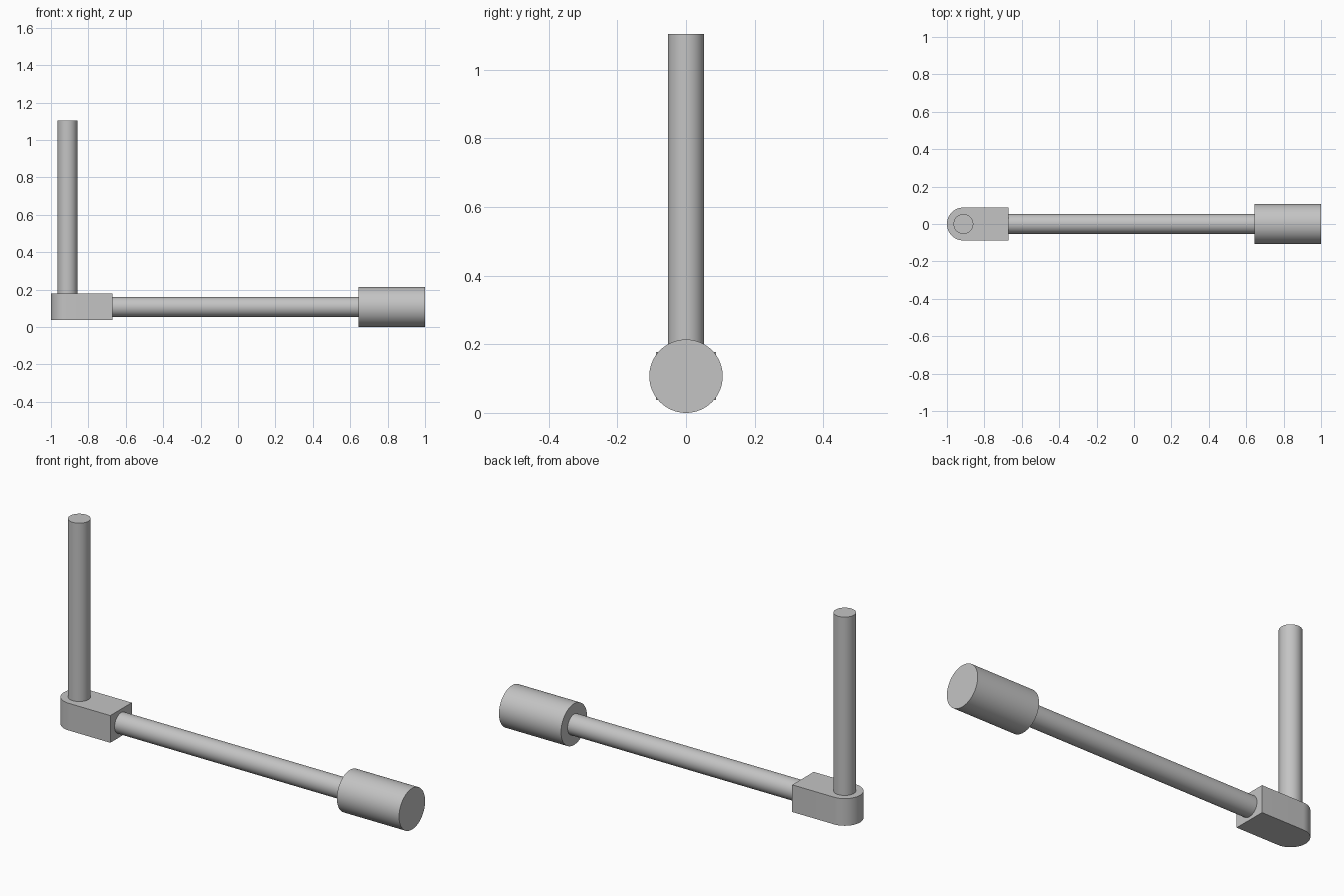
import bpy
import bmesh
import math

cube = bpy.data.objects.get("Cube")
if cube:
    bpy.data.objects.remove(cube, do_unlink=True)

# Single plain grey
grey = bpy.data.materials.new("plain grey")
grey.use_nodes = True
colour = (0.55, 0.55, 0.55, 1)
grey.diffuse_color = colour
grey.node_tree.nodes["Principled BSDF"].inputs["Base Color"].default_value = colour

AXIS_Z = 0.107    # height of the horizontal arm
POST_X = -0.912   # centre of the upright post


def finish(obj):
    """Apply the material and smooth the round walls only."""
    obj.data.materials.append(grey)
    bpy.ops.object.select_all(action="DESELECT")
    obj.select_set(True)
    bpy.context.view_layer.objects.active = obj
    bpy.ops.object.shade_smooth_by_angle(angle=math.radians(30))


def rod(name, radius, length, centre, along_x=False):
    rotation = (0, math.pi / 2, 0) if along_x else (0, 0, 0)
    bpy.ops.mesh.primitive_cylinder_add(
        vertices=64, radius=radius, depth=length, location=centre, rotation=rotation)
    obj = bpy.context.object
    obj.name = name
    finish(obj)


def rounded_block(name, radius, x_end, z_low, z_high):
    """Block with a half-round end about the post axis."""
    steps = 32
    outline = [(x_end, -radius), (x_end, radius)]
    for i in range(steps + 1):
        a = math.pi / 2 + math.pi * i / steps
        outline.append((POST_X + radius * math.cos(a), radius * math.sin(a)))
    bm = bmesh.new()
    base = bm.faces.new([bm.verts.new((x, y, z_low)) for x, y in outline])
    top = bmesh.ops.extrude_face_region(bm, geom=[base], use_keep_orig=True)["geom"]
    bmesh.ops.translate(bm, vec=(0, 0, z_high - z_low),
                        verts=[v for v in top if isinstance(v, bmesh.types.BMVert)])
    bmesh.ops.recalc_face_normals(bm, faces=bm.faces)
    mesh = bpy.data.meshes.new(name)
    bm.to_mesh(mesh)
    bm.free()
    obj = bpy.data.objects.new(name, mesh)
    bpy.context.collection.objects.link(obj)
    finish(obj)


# Corner block joining post and arm
rounded_block("corner_block", 0.088, -0.672, 0.037, 0.178)

# Upright post, standing on the block
rod("upright_post", 0.053, 0.927, (POST_X, 0, 0.6405))

# Horizontal arm and the thick end grip
rod("horizontal_arm", 0.053, 1.327, (-0.0135, 0, AXIS_Z), along_x=True)
rod("end_grip", 0.107, 0.357, (0.8215, 0, AXIS_Z), along_x=True)
